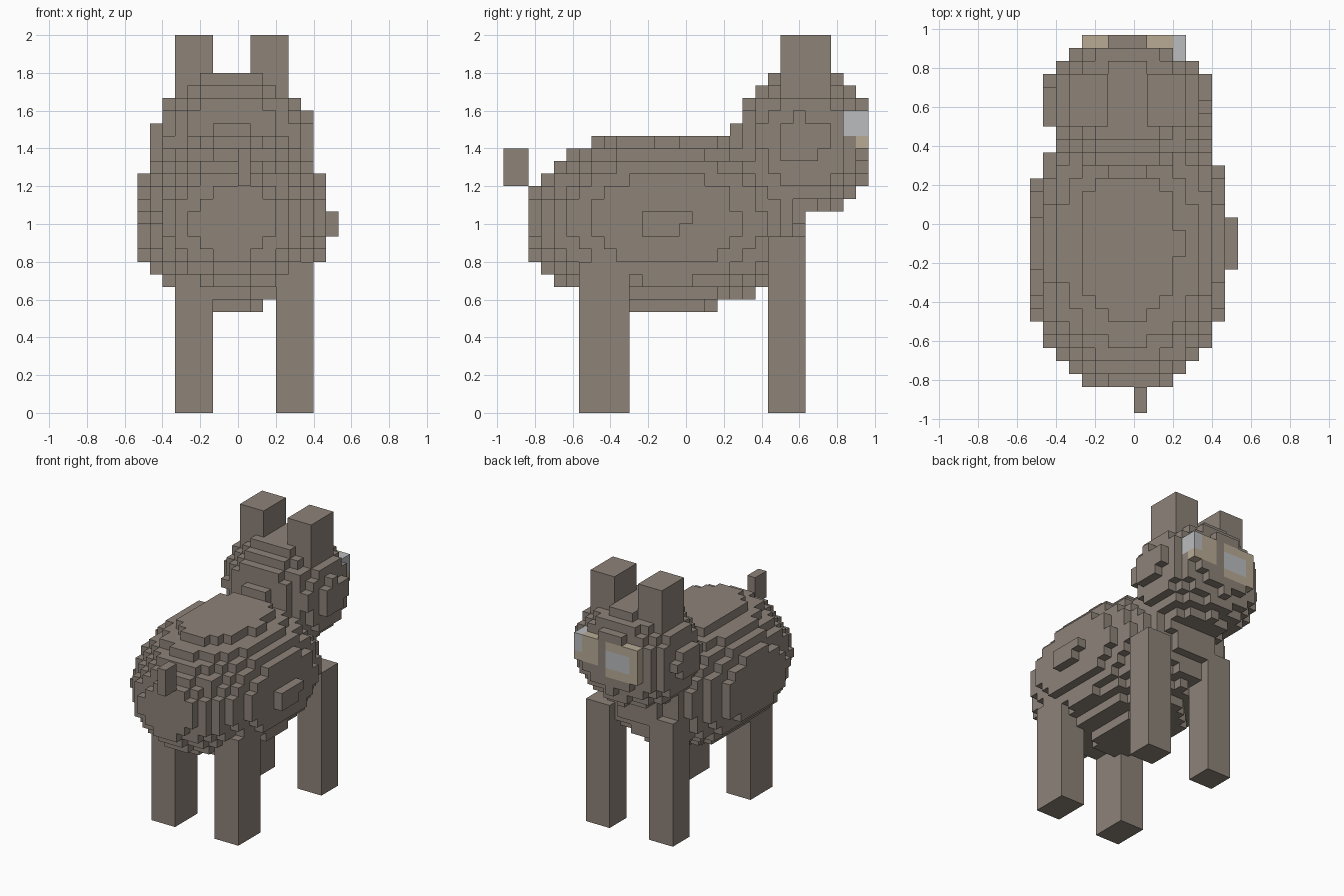
import bpy
import bmesh
from mathutils import Vector

cube = bpy.data.objects.get("Cube")
if cube:
    bpy.data.objects.remove(cube, do_unlink=True)

V = 1 / 15  # block size


def srgb(*rgb):
    return tuple((c / 255 / 12.92) if c < 11 else ((c / 255 + 0.055) / 1.055) ** 2.4 for c in rgb) + (1.0,)


def material(name, colour):
    m = bpy.data.materials.new(name)
    m.use_nodes = True
    m.diffuse_color = colour
    bsdf = next(n for n in m.node_tree.nodes if n.type == 'BSDF_PRINCIPLED')
    bsdf.inputs["Base Color"].default_value = colour
    bsdf.inputs["Roughness"].default_value = 0.9
    return m


MATS = [material("brown_fur", srgb(141, 131, 121)),
        material("tan_eye", srgb(184, 171, 149)),
        material("grey_pupil", srgb(186, 188, 191))]


def place(i, j, k):
    """Block grid corner to world position."""
    return Vector((i * V, (j - 14.5) * V, k * V))


def finish(name, bm):
    bmesh.ops.remove_doubles(bm, verts=bm.verts, dist=1e-4)
    mesh = bpy.data.meshes.new(name)
    bm.to_mesh(mesh)
    bm.free()
    for m in MATS:
        mesh.materials.append(m)
    obj = bpy.data.objects.new(name, mesh)
    bpy.context.collection.objects.link(obj)
    return obj


def blocks(name, cells):
    """Skin a dict of cell -> material index, keeping only the exposed sides."""
    bm = bmesh.new()
    for cell, mat in cells.items():
        for axis in range(3):
            for side in (0, 1):
                near = list(cell)
                near[axis] += 2 * side - 1
                if tuple(near) in cells:
                    continue
                ring = []
                for a, b in ((0, 0), (1, 0), (1, 1), (0, 1)):
                    p = list(cell)
                    p[axis] += side
                    p[(axis + 1) % 3] += a
                    p[(axis + 2) % 3] += b
                    ring.append(bm.verts.new(place(*p)))
                face = bm.faces.new(ring if side else ring[::-1])
                face.material_index = mat
    return finish(name, bm)


def span(x, y, z):
    return [(i, j, k) for i in range(*x) for j in range(*y) for k in range(*z)]


def ellipsoid(centre, radii):
    """Cells whose middle lies inside the ellipsoid."""
    ranges = [(int(c - r) - 2, int(c + r) + 2) for c, r in zip(centre, radii)]
    return {cell: 0 for cell in span(*ranges)
            if sum(((q + 0.5 - c) / r) ** 2 for q, c, r in zip(cell, centre, radii)) < 1}


def box(name, x, y, z):
    bm = bmesh.new()
    bmesh.ops.create_cube(bm, size=1)
    lo, hi = place(x[0], y[0], z[0]), place(x[1], y[1], z[1])
    for v in bm.verts:
        v.co = Vector([lo[a] if v.co[a] < 0 else hi[a] for a in range(3)])
    return finish(name, bm)


# Rounded block body
blocks("body", ellipsoid((-0.43, 12.93, 15.25), (8.05, 11.4, 7.23)))

# Head with the eyes set into its face
head = ellipsoid((-0.47, 23.83, 21.6), (6.36, 5.52, 5.85))
for cells, mat in ((span((-4, 0), (27, 29), (20, 24)), 1),
                   (span((1, 4), (28, 29), (21, 24)), 1),
                   (span((-3, 0), (28, 29), (21, 23)), 2),
                   (span((3, 4), (27, 29), (22, 24)), 2)):
    for cell in cells:
        head[cell] = mat
blocks("head", head)

# Ears
box("ear_right", (-5, -2), (22, 26), (25, 30))
box("ear_left", (1, 4), (22, 26), (25, 30))

# Legs: the tail end pair is thicker than the head end pair
for side, x in (("right", (-5, -2)), ("left", (3, 6))):
    box("head_end_leg_" + side, x, (21, 24), (0, 14))
    box("tail_end_leg_" + side, x, (6, 10), (0, 12))

# Tail
box("tail", (0, 1), (0, 2), (18, 21))
